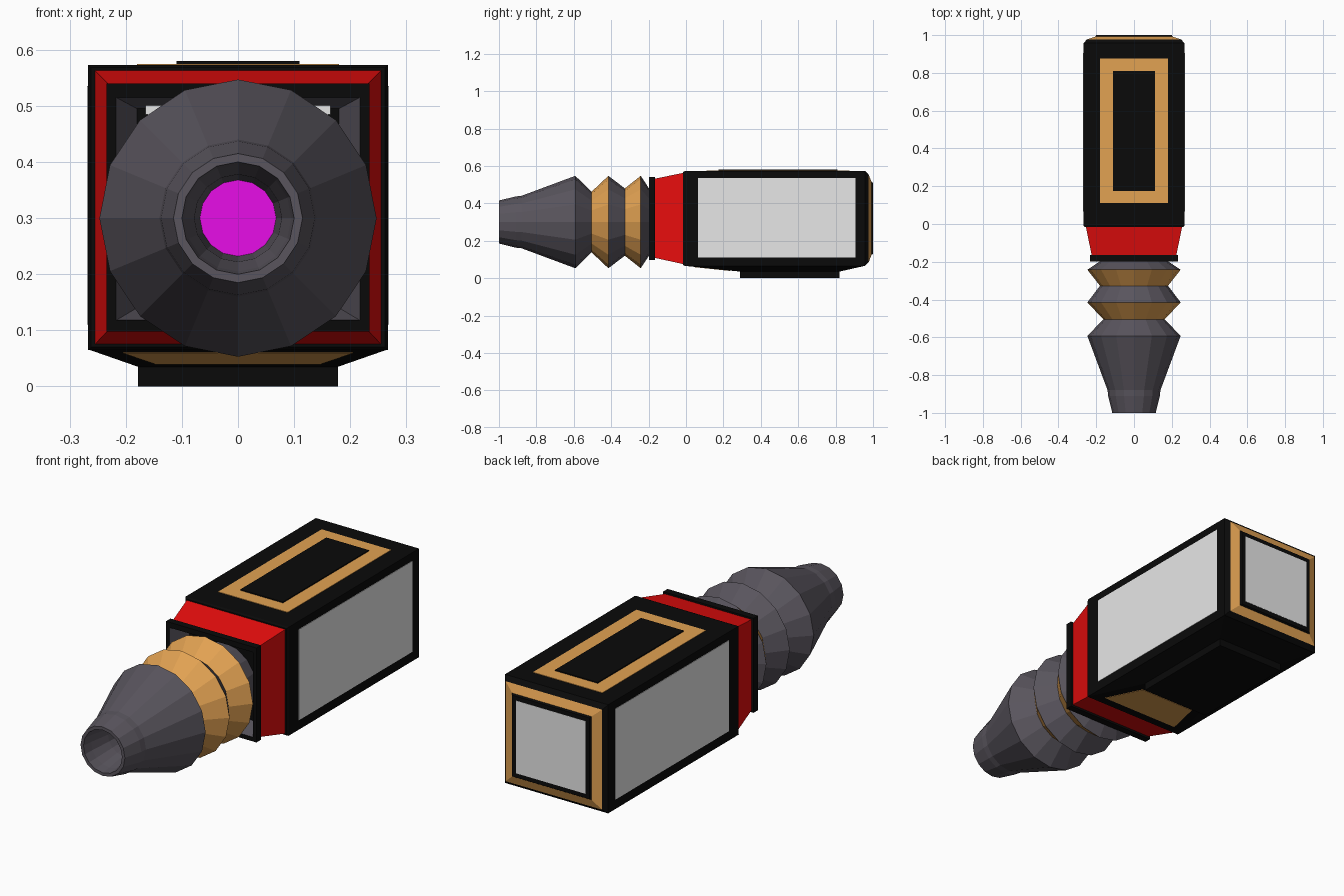
import bpy, bmesh
from math import cos, sin, pi

cube = bpy.data.objects.get("Cube")
if cube:
    bpy.data.objects.remove(cube, do_unlink=True)


def material(name, r, g, b):
    m = bpy.data.materials.new(name)
    m.use_nodes = True
    m.diffuse_color = (r, g, b, 1)
    bsdf = next(n for n in m.node_tree.nodes if n.type == 'BSDF_PRINCIPLED')
    bsdf.inputs["Base Color"].default_value = (r, g, b, 1)
    return m


BLACK = material("black", 0.003, 0.003, 0.003)
GREY = material("slate grey", 0.1, 0.09, 0.11)
GOLD = material("gold", 0.76, 0.36, 0.085)
RED = material("red", 0.8, 0.004, 0.004)
WHITE = material("white", 0.8, 0.8, 0.8)
MAGENTA = material("magenta", 0.8, 0.004, 0.8)


def loft(name, rings, bands, start=None, end=None):
    """Skin a list of rings; each band and cap gets its own material."""
    mats = list(dict.fromkeys([m for m in bands + [start, end] if m]))
    bm = bmesh.new()
    loops = [[bm.verts.new(p) for p in ring] for ring in rings]
    n = len(loops[0])
    for a, b, mat in zip(loops, loops[1:], bands):
        for i in range(n):
            j = (i + 1) % n
            bm.faces.new((a[i], a[j], b[j], b[i])).material_index = mats.index(mat)
    for loop, mat in ((loops[0], start), (loops[-1], end)):
        if mat:
            bm.faces.new(loop).material_index = mats.index(mat)
    bmesh.ops.recalc_face_normals(bm, faces=bm.faces)
    me = bpy.data.meshes.new(name)
    bm.to_mesh(me)
    bm.free()
    for m in mats:
        me.materials.append(m)
    ob = bpy.data.objects.new(name, me)
    bpy.context.collection.objects.link(ob)
    return ob


def upright(y, hx, z0, z1):
    return [(-hx, y, z0), (hx, y, z0), (hx, y, z1), (-hx, y, z1)]


def level(z, hx, y0, y1):
    return [(-hx, y0, z), (hx, y0, z), (hx, y1, z), (-hx, y1, z)]


def circle(y, r, sides=16):
    return [(r * cos(2 * pi * i / sides), y, 0.3 + r * sin(2 * pi * i / sides))
            for i in range(sides)]


def box(name, x0, x1, y0, y1, z0, z1, mat):
    rings = [[(x0, y0, z), (x1, y0, z), (x1, y1, z), (x0, y1, z)] for z in (z0, z1)]
    return loft(name, rings, [mat], mat, mat)


# Main housing with chamfered ends and raised gold back frame
loft("housing", [
    upright(-0.015, 0.262, 0.07, 0.568),
    upright(-0.005, 0.267, 0.065, 0.573),
    upright(0.957, 0.267, 0.065, 0.573),
    upright(0.977, 0.25, 0.085, 0.553),
    upright(0.992, 0.205, 0.125, 0.515),
    upright(1.0, 0.2, 0.13, 0.51),
], [BLACK, BLACK, BLACK, GOLD, BLACK], BLACK, BLACK)
box("back_panel", -0.18, 0.18, 0.995, 1.001, 0.15, 0.49, WHITE)

# Side panels
for side, s in (("left", 1), ("right", -1)):
    x0, x1 = sorted((s * 0.263, s * 0.269))
    box(side + "_panel", x0, x1, 0.065, 0.905, 0.11, 0.535, WHITE)

# Top gold border and raised centre plate
box("top_border", -0.18, 0.18, 0.11, 0.875, 0.57, 0.575, GOLD)
box("top_plate", -0.11, 0.11, 0.175, 0.81, 0.57, 0.58, BLACK)

# Tapered underside with its foot block and gold front plate
loft("underside", [
    level(0.066, 0.267, -0.01, 0.957),
    level(0.035, 0.178, 0.29, 0.82),
    level(0.0, 0.178, 0.29, 0.82),
], [BLACK, BLACK], None, BLACK)


def slope_ring(lift):
    return [(-0.205, 0.04, 0.0612 - lift), (0.205, 0.04, 0.0612 - lift),
            (0.145, 0.235, 0.0407 - lift), (-0.145, 0.235, 0.0407 - lift)]


loft("underside_plate", [slope_ring(-0.003), slope_ring(0.002)], [GOLD], GOLD, GOLD)

# Red collar, black rim and recessed socket
loft("collar", [
    upright(-0.014, 0.255, 0.075, 0.563),
    upright(-0.165, 0.224, 0.108, 0.532),
    upright(-0.165, 0.234, 0.098, 0.54),
    upright(-0.198, 0.234, 0.098, 0.54),
    upright(-0.198, 0.217, 0.118, 0.515),
    upright(-0.1, 0.18, 0.14, 0.495),
], [RED, BLACK, BLACK, BLACK, GREY], None, BLACK)
box("socket_strip", -0.165, 0.165, -0.13, -0.125, 0.485, 0.51, WHITE)

# Ribbed nozzle: outer skin, rim, then the bore down to its core
profile = [
    (-0.1, 0.165, GREY), (-0.198, 0.18, GREY), (-0.242, 0.247, GOLD),
    (-0.327, 0.18, GREY), (-0.415, 0.247, GOLD), (-0.505, 0.162, GREY),
    (-0.592, 0.247, GREY), (-0.88, 0.14, GREY), (-0.91, 0.137, GREY),
    (-1.0, 0.115, GREY), (-1.0, 0.1, GREY), (-0.95, 0.095, GREY),
    (-0.85, 0.078, GREY), (-0.68, 0.068, GREY),
]
loft("nozzle", [circle(y, r) for y, r, _ in profile],
     [m for _, _, m in profile[:-1]], None, MAGENTA)
